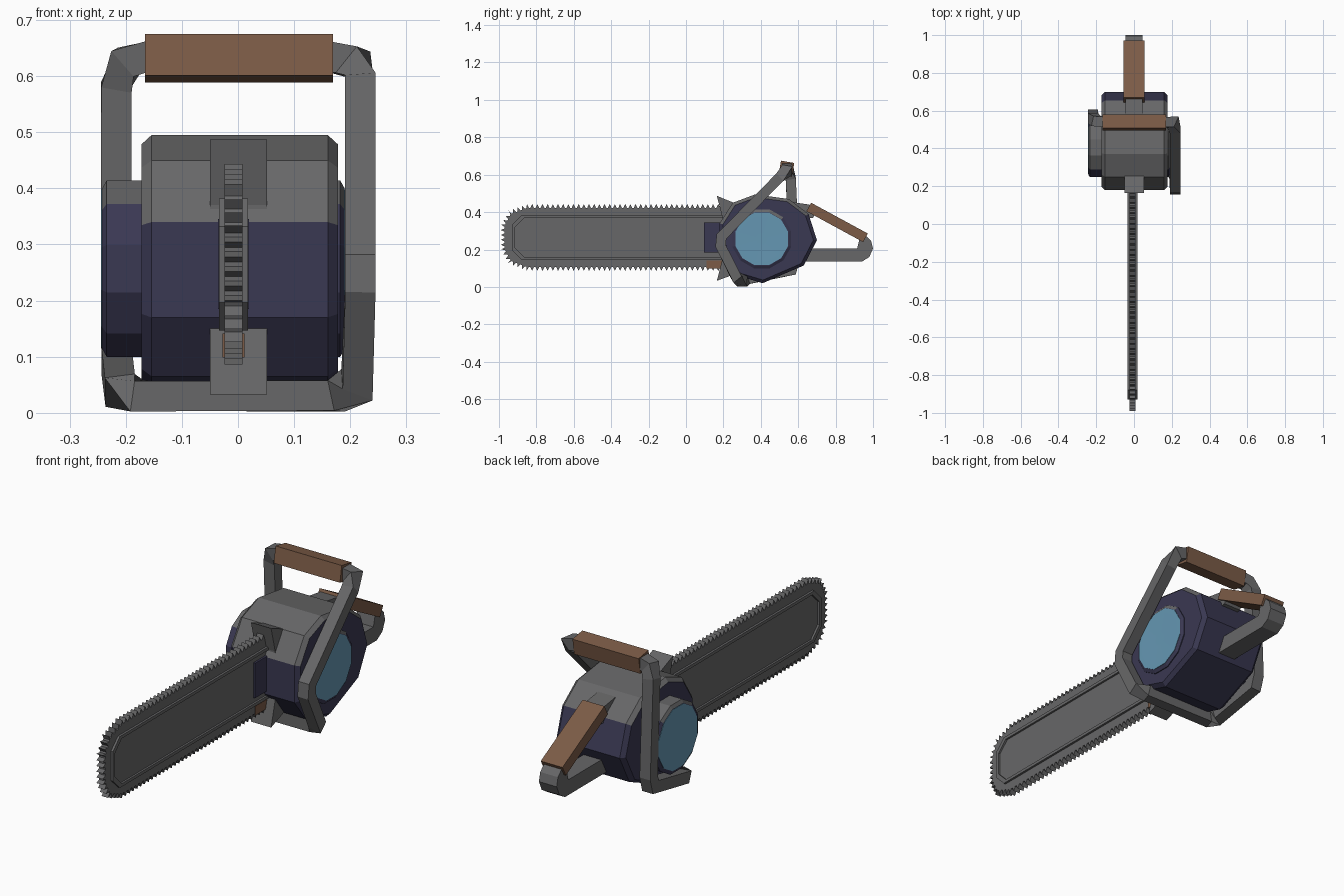
import bpy, bmesh, math
from mathutils import Vector, Matrix

if "Cube" in bpy.data.objects:
    bpy.data.objects.remove(bpy.data.objects["Cube"])

def material(name, rgb):
    m = bpy.data.materials.new(name)
    m.diffuse_color = (*rgb, 1)
    m.use_nodes = True
    m.node_tree.nodes["Principled BSDF"].inputs["Base Color"].default_value = m.diffuse_color
    return m

GRAY = material("dark gray metal", (0.135, 0.135, 0.138))
BLUE = material("navy casing", (0.042, 0.040, 0.085))
BROWN = material("brown grip", (0.20, 0.105, 0.062))
CYAN = material("pale blue cap", (0.13, 0.31, 0.45))

def finish(name, bm, *mats):
    bmesh.ops.recalc_face_normals(bm, faces=bm.faces)
    me = bpy.data.meshes.new(name)
    bm.to_mesh(me)
    bm.free()
    for m in mats:
        me.materials.append(m)
    ob = bpy.data.objects.new(name, me)
    bpy.context.collection.objects.link(ob)
    return ob

def loft(rings, closed=False):
    """Skin a list of equal-length point rings, with end caps unless closed."""
    bm = bmesh.new()
    vs = [[bm.verts.new(p) for p in r] for r in rings]
    n = len(vs[0])
    pairs = list(zip(vs, vs[1:])) + ([(vs[-1], vs[0])] if closed else [])
    for a, b in pairs:
        for i in range(n):
            bm.faces.new((a[i], a[(i + 1) % n], b[(i + 1) % n], b[i]))
    if not closed:
        bm.faces.new(vs[0])
        bm.faces.new(vs[-1])
    return bm

def ring(x, yz, scale=1.0, c=(0, 0)):
    return [(x, c[0] + (y - c[0]) * scale, c[1] + (z - c[1]) * scale) for y, z in yz]

def slab(name, yz, x0, x1, mat):
    return finish(name, loft([ring(x0, yz), ring(x1, yz)]), mat)

def box(name, center, size, tilt, mat):
    bm = bmesh.new()
    bmesh.ops.create_cube(bm, size=1, matrix=Matrix.Translation(center)
                          @ Matrix.Rotation(tilt, 4, 'X')
                          @ Matrix.Diagonal((*size, 1)))
    return finish(name, bm, mat)

def paint_below(ob, height):
    """Navy on side faces and on everything below the height, gray above."""
    for p in ob.data.polygons:
        p.material_index = int(p.center.z < height or abs(p.normal.x) > 0.9)

# Engine casing: faceted drum with chamfered sides
casing = [(.41, .02), (.63, .115), (.70, .25), (.655, .39), (.55, .47), (.37, .495),
          (.25, .45), (.18, .34), (.18, .17), (.26, .065)]
cc = (.43, .26)
ob = finish("engine_casing", loft([ring(-.172, casing, .93, cc), ring(-.154, casing),
                                   ring(.16, casing), ring(.178, casing, .93, cc)]), GRAY, BLUE)
paint_below(ob, .34)

# Side drums with dished caps
C = (.405, .257)
def circle(r, n=12):
    return [(C[0] + r * math.cos(math.tau * (i + .5) / n),
             C[1] + r * math.sin(math.tau * (i + .5) / n)) for i in range(n)]

for side, inner, outer in (("left", -.16, -.244), ("right", .16, .192)):
    s = 1 if outer > 0 else -1
    ob = finish(side + "_drum", loft([ring(inner, circle(.163)), ring(outer - s * .01, circle(.163)),
                                      ring(outer - s * .002, circle(.148))]), GRAY, BLUE)
    paint_below(ob, .34)
    finish(side + "_cap", loft([ring(outer - s * .006, circle(.146)), ring(outer, circle(.146)),
                                ring(outer, circle(.125)),
                                ring(outer - s * .001, circle(.03))]), CYAN)

# Front guard plate, hollowed towards the blade
slab("guard_plate", [(.165, .487), (.28, .44), (.28, .075), (.165, .033), (.195, .15), (.195, .37)],
     -.05, .052, GRAY)

# Toothed chain: zigzag around the blade outline
MID = -.008
path = [Vector(p) for p in [(.20, .094), (-.85, .094), (-.945, .13), (-.982, .20),
                            (-.982, .33), (-.945, .40), (-.85, .435), (.20, .435)]]
teeth = []
for a, b in zip(path, path[1:]):
    d = b - a
    count = max(2, round(d.length / .028))
    out = Vector((d.y, -d.x)).normalized()
    for i in range(count):
        for f, h in ((0, -.008), (.35, .012), (.65, .012)):
            p = a + d * (i + f) / count + out * h
            teeth.append((p.x, p.y))
teeth.append(tuple(path[-1]))
slab("chain", teeth, MID - .016, MID + .016, GRAY)

# Guide bar: raised rim around a sunken face on both sides
def bar_outline(g):
    y, lo, hi = -.93 + g, .147 + g, .382 - g
    return [(.20, lo), (y + .05, lo), (y, lo + .05), (y, hi - .05), (y + .05, hi), (.20, hi)]

rim, sunk = bar_outline(0), bar_outline(.014)
finish("guide_bar", loft([ring(MID - .017, sunk), ring(MID - .026, sunk), ring(MID - .026, rim),
                          ring(MID + .026, rim), ring(MID + .026, sunk),
                          ring(MID + .017, sunk)]), GRAY)

# Painted patches where the bar meets the guard
for s in (-1, 1):
    box("bar_mount_patch", (MID + s * .023, .148, .265), (.009, .105, .16), 0, BLUE)
    box("chain_mount_patch", (MID + s * .017, .155, .12), (.006, .09, .042), 0, BROWN)

# Wrap handle: square tube swept around the casing
loop = [Vector(p) for p in [
    (.16, .54, .635), (.205, .54, .625), (.218, .50, .585), (.218, .19, .27), (.218, .185, .22),
    (.212, .27, .05), (.175, .30, .03), (-.18, .30, .03), (-.21, .32, .04), (-.216, .565, .09),
    (-.217, .58, .14), (-.217, .56, .58), (-.20, .545, .625), (-.16, .54, .635)]]
hub = Vector((0, 0, .32))
rings = []
for i, p in enumerate(loop):
    t0 = (p - loop[i - 1]).normalized()
    t1 = (loop[(i + 1) % len(loop)] - p).normalized()
    t = (t0 + t1).normalized()
    # outward direction: sideways on the uprights, up or down on the crossbars
    w = Vector((p.x, 0, p.z)) - hub
    if abs(p.x) > .209:
        w.z = 0
    elif abs(p.x) < .19:
        w.x = 0
    a = (w - t * w.dot(t)).normalized()
    b = t.cross(a)
    bend = (t1 - t0).normalized() if (t1 - t0).length > 1e-4 else Vector()
    miter = min(1 / max(t.dot(t0), .1) - 1, .5)
    r = []
    for u, v in ((1, 1), (1, -1), (-1, -1), (-1, 1)):
        o = (a * u + b * v) * .027
        r.append(p + o + bend * o.dot(bend) * miter)
    rings.append(r)
finish("wrap_handle", loft(rings, closed=True), GRAY)
box("top_grip", (.002, .537, .632), (.335, .072, .075), math.radians(-10), BROWN)

# Rear handle: lower arm with rounded end, upper stub and sloped grip
slab("rear_handle_arm", [(.60, .135), (.94, .135), (.98, .16), (1.0, .205), (.99, .245), (.96, .275),
                         (.93, .265), (.915, .205), (.60, .205)], -.045, .045, GRAY)
slab("rear_handle_stub", [(.56, .36), (.56, .455), (.66, .44), (.70, .41), (.68, .37)],
     -.045, .045, GRAY)
box("rear_grip", (.808, .345, 0)[2:] + (.808, .345), (.11, .345, .052), math.radians(-28.5), BROWN)
